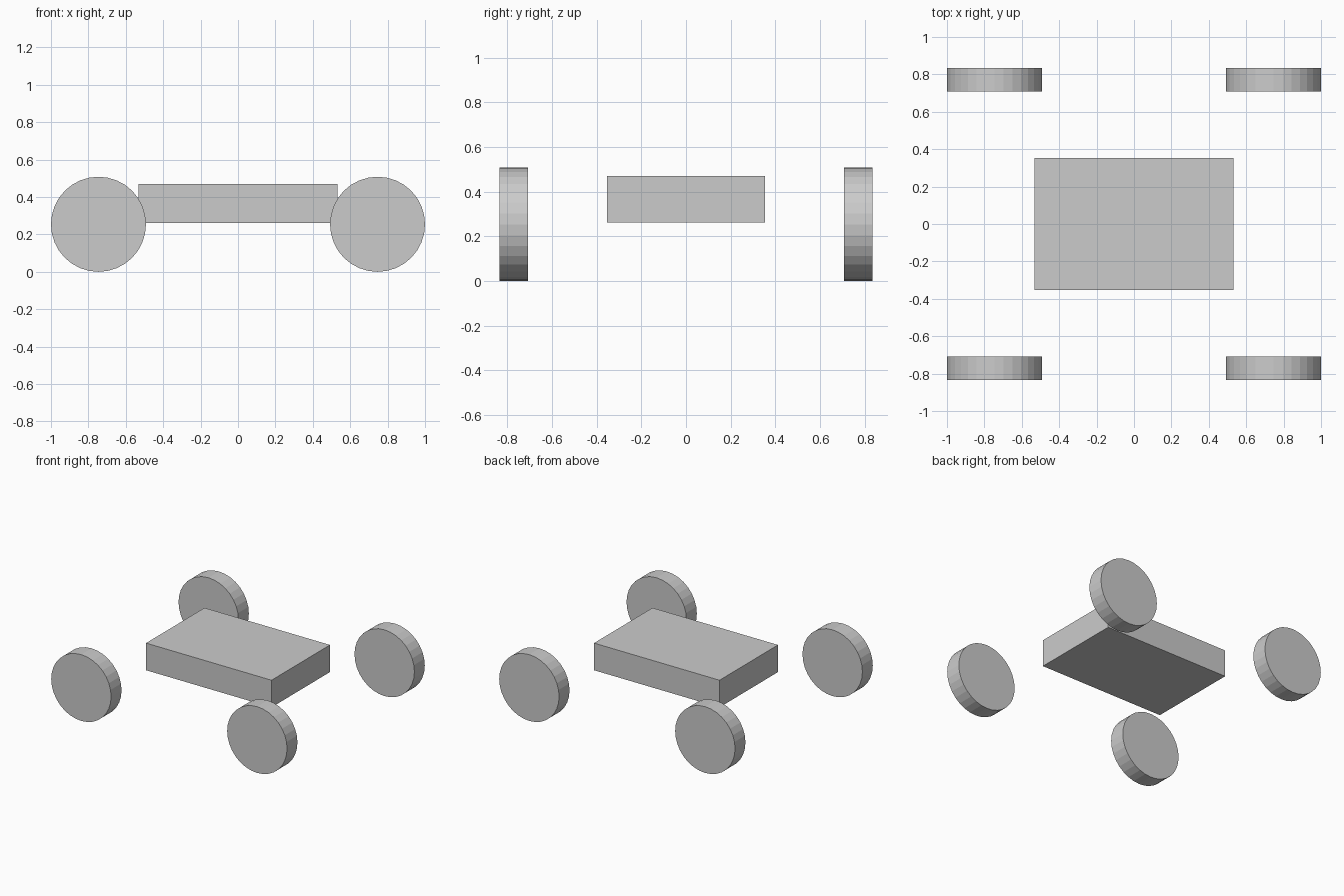
import bpy
from math import pi

if "Cube" in bpy.data.objects:
    bpy.data.objects.remove(bpy.data.objects["Cube"])

# Chassis block
bpy.ops.mesh.primitive_cube_add(size=1, location=(0, 0, 0.366))
body = bpy.context.object
body.name = "body"
body.scale = (1.064, 0.708, 0.208)

# Four wheels, axles along y
R, WIDTH = 0.254, 0.126
for sx, side in ((-1, "left"), (1, "right")):
    for sy, end in ((-1, "front"), (1, "back")):
        bpy.ops.mesh.primitive_cylinder_add(
            vertices=32, radius=R, depth=WIDTH,
            location=(sx * (1 - R), sy * 0.771, R), rotation=(pi / 2, 0, 0))
        bpy.context.object.name = f"{end}_{side}_wheel"
